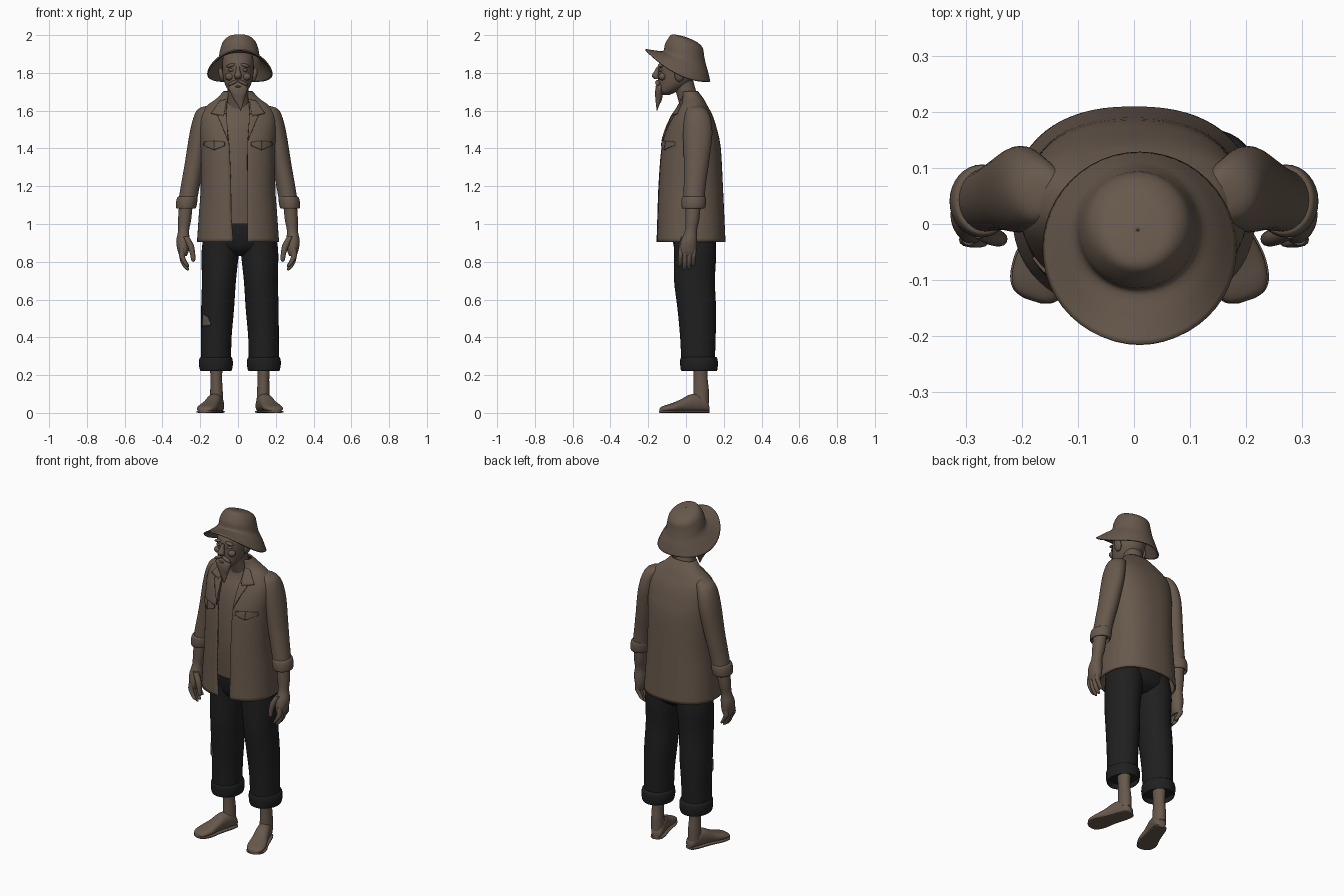
import bpy, bmesh, math
from mathutils import Matrix, Vector


def material(name, rgb):
    m = bpy.data.materials.new(name)
    m.diffuse_color = (*rgb, 1)
    return m


BROWN = material("warm brown", (0.135, 0.098, 0.072))
DARK = material("charcoal cloth", (0.014, 0.014, 0.014))


def finish(name, bm, mat, thick=0.0, matrix=None):
    if matrix:
        bm.transform(matrix)
    bmesh.ops.recalc_face_normals(bm, faces=bm.faces)
    me = bpy.data.meshes.new(name)
    bm.to_mesh(me)
    bm.free()
    me.materials.append(mat)
    me.shade_smooth()
    me.set_sharp_from_angle(angle=math.radians(50))
    ob = bpy.data.objects.new(name, me)
    bpy.context.collection.objects.link(ob)
    if thick:
        mod = ob.modifiers.new("thickness", "SOLIDIFY")
        mod.thickness = thick
        mod.offset = 0
    return ob


def spline(rows, sub):
    """Catmull-Rom through section rows, so the loft passes through each one."""
    rows = [list(r) + [0] * (9 - len(r)) for r in rows]
    out = []
    for i in range(len(rows) - 1):
        a, b, c, d = rows[max(i - 1, 0)], rows[i], rows[i + 1], rows[min(i + 2, len(rows) - 1)]
        for k in range(sub):
            t = k / sub
            out.append([q + 0.5 * t * (r - p + t * (2 * p - 5 * q + 4 * r - s + t * (3 * (q - r) + s - p)))
                        for p, q, r, s in zip(a, b, c, d)])
    return out + [rows[-1]]


def loft(name, mat, rows, n=32, sub=4, p=1.0, thick=0.0, caps=True, matrix=None):
    """row = cx, cy, cz, rx, ry, tilt, side droop, left gap, right gap"""
    is_open = any(len(r) == 9 for r in rows)
    bm = bmesh.new()
    rings = []
    for cx, cy, cz, rx, ry, tilt, droop, gl, gr in spline(rows, sub):
        rx, ry = max(rx, 0.001), max(ry, 0.001)
        a0 = math.asin(min(1, gr / rx) ** (1 / p)) if is_open else 0
        a1 = 2 * math.pi - (math.asin(min(1, gl / rx) ** (1 / p)) if is_open else 0)
        ring = []
        for i in range(n):
            t = a0 + (a1 - a0) * i / (n - 1 if is_open else n)
            s, c = math.sin(t), math.cos(t)
            ring.append(bm.verts.new((cx + rx * math.copysign(abs(s) ** p, s),
                                      cy - ry * math.copysign(abs(c) ** p, c),
                                      cz + tilt * c - droop * s * s)))
        rings.append(ring)
    for a, b in zip(rings, rings[1:]):
        for i in range(n - 1 if is_open else n):
            j = (i + 1) % n
            bm.faces.new((a[i], a[j], b[j], b[i]))
    if caps and not is_open:
        bm.faces.new(rings[0])
        bm.faces.new(rings[-1])
    return finish(name, bm, mat, thick, matrix)


def plate(name, mat, rows, corners, p=1.0, lift=0.006, n=8):
    """Thin patch laid on the front of a loft; corners are (x, z)."""
    dense = sorted(spline(rows, 12), key=lambda r: r[2])
    A, B, C, D = [Vector(c) for c in corners]
    bm = bmesh.new()
    grid = []
    for i in range(n + 1):
        line = []
        for j in range(n + 1):
            u, v = i / n, j / n
            x, z = A.lerp(B, u).lerp(D.lerp(C, u), v)
            r = min(dense, key=lambda q: abs(q[2] - z))
            s = min(0.99, abs(x - r[0]) / r[3]) ** (1 / p)
            line.append(bm.verts.new((x, r[1] - r[4] * (1 - s * s) ** (p / 2) - lift, z)))
        grid.append(line)
    for i in range(n):
        for j in range(n):
            bm.faces.new((grid[i][j], grid[i + 1][j], grid[i + 1][j + 1], grid[i][j + 1]))
    return finish(name, bm, mat, 0.008)


def blob(name, mat, loc, size, roll=0.0):
    bm = bmesh.new()
    bmesh.ops.create_uvsphere(bm, u_segments=20, v_segments=12, radius=1)
    m = Matrix.Translation(loc) @ Matrix.Rotation(roll, 4, 'Y') @ Matrix.Diagonal((*size, 1))
    return finish(name, bm, mat, matrix=m)


def fb(z, front, back, rx, *rest, cx=0):
    """Section row given by its front and back depth."""
    return (cx, (front + back) / 2, z, rx, (back - front) / 2, *rest)


# Hat: drooping brim running up into the crown
loft("hat", BROWN, [
    (.01, -.045, 1.838, .17, .17, .085, .045), (.01, -.025, 1.86, .137, .138, .055, .022),
    (.007, -.008, 1.878, .108, .11, .035, .004), (.007, -.008, 1.92, .098, .1, .03, 0),
    (.007, -.002, 1.957, .085, .087, .026, 0), (.007, -.008, 1.98, .062, .064, .02, 0),
    (.007, -.012, 1.987, .03, .03, .009, 0), (.007, -.012, 1.989, .002, .002, 0, 0)],
    n=48, thick=.008, caps=False)

# Head, neck and beard
loft("head", BROWN, [
    fb(1.682, -.135, -.09, .015), fb(1.70, -.148, -.05, .045), fb(1.74, -.148, .02, .069),
    fb(1.79, -.147, .055, .081), fb(1.85, -.142, .062, .083), fb(1.9, -.1, .06, .073),
    fb(1.93, -.04, .03, .03)])
loft("neck", BROWN, [(0, .045, 1.58, .075, .065), (0, .01, 1.67, .057, .055), (0, -.02, 1.77, .056, .055)])
loft("beard", BROWN, [
    (0, -.137, 1.745, .035, .012), (0, -.14, 1.72, .05, .02), (.003, -.143, 1.69, .041, .021),
    (.006, -.145, 1.655, .026, .016), (.012, -.15, 1.63, .014, .009), (.014, -.153, 1.602, .002, .002)])
loft("nose", BROWN, [(0, -.143, 1.835, .009, .01), (0, -.152, 1.81, .012, .015),
                     (0, -.162, 1.785, .019, .019), (0, -.155, 1.768, .015, .013)], n=16)
blob("lower_lip", BROWN, (0, -.152, 1.727), (.018, .01, .006))
for s, side in ((-1, "left"), (1, "right")):
    blob(side + "_ear", BROWN, (s * .088, -.035, 1.79), (.014, .026, .038), s * .2)
    blob(side + "_eye", BROWN, (s * .034, -.131, 1.815), (.018, .013, .009))
    blob(side + "_brow", BROWN, (s * .036, -.134, 1.84), (.026, .014, .009), s * .25)
    blob(side + "_cheek", BROWN, (s * .045, -.125, 1.78), (.024, .02, .02))
    blob(side + "_moustache", BROWN, (s * .026, -.15, 1.748), (.03, .013, .009), s * .45)

# Open jacket with collar, lapels and pocket flaps
JP = .85
jacket = [
    fb(.905, -.152, .205, .213, 0, 0, .025, .05), fb(1.05, -.148, .198, .203, 0, 0, .035, .05),
    fb(1.2, -.143, .191, .193, 0, 0, .037, .05), fb(1.4, -.128, .18, .195, 0, 0, .045, .05),
    fb(1.5, -.102, .16, .2, 0, 0, .055, .055), fb(1.57, -.07, .138, .195, 0, 0, .06, .06),
    fb(1.62, -.04, .112, .165, 0, 0, .06, .06), fb(1.66, -.02, .09, .112, 0, 0, .055, .055),
    fb(1.70, -.02, .06, .073, 0, 0, .05, .05)]
loft("jacket", BROWN, jacket, n=64, sub=5, p=JP, thick=.009)
for s, side in ((-1, "left"), (1, "right")):
    for part, quad in (
            ("collar_flap", ((.06, 1.66), (.095, 1.65), (.142, 1.585), (.075, 1.57))),
            ("lapel", ((.06, 1.585), (.108, 1.572), (.075, 1.5), (.053, 1.44))),
            ("pocket_flap_inner", ((.07, 1.435), (.125, 1.44), (.125, 1.392), (.07, 1.415))),
            ("pocket_flap_outer", ((.125, 1.44), (.178, 1.435), (.178, 1.415), (.125, 1.392)))):
        plate(side + "_" + part, BROWN, jacket, [(s * x, z) for x, z in quad], JP, .009)

# Undershirt showing in the jacket opening
loft("undershirt", BROWN, [
    fb(1.0, -.1, .14, .165), fb(1.2, -.112, .15, .16), fb(1.4, -.098, .15, .16),
    fb(1.52, -.07, .13, .16), fb(1.59, -.035, .11, .13), fb(1.65, -.02, .07, .07)])

# Trouser seat
loft("trouser_seat", DARK, [
    fb(.83, .0, .1, .06, cx=.01), fb(.87, -.055, .15, .165, cx=.01),
    fb(.95, -.08, .16, .185, cx=.01), fb(1.06, -.085, .14, .16, cx=.01)], p=.9)

for s, side in ((-1, "left"), (1, "right")):
    # Sleeve and rolled cuff
    loft(side + "_sleeve", BROWN, [
        (s * .145, .05, 1.628, .01, .02), (s * .165, .055, 1.61, .045, .05), (s * .187, .06, 1.56, .05, .07),
        (s * .205, .062, 1.47, .053, .077), (s * .23, .055, 1.32, .052, .066),
        (s * .253, .046, 1.2, .05, .058), (s * .27, .041, 1.1, .049, .056)])
    loft(side + "_sleeve_cuff", BROWN, [
        (s * .275, .04, 1.12, .038, .044), (s * .275, .039, 1.085, .047, .055), (s * .275, .04, 1.088, .053, .062),
        (s * .272, .041, 1.115, .056, .065), (s * .268, .042, 1.142, .053, .062), (s * .266, .043, 1.146, .045, .052)])
    # Forearm, palm, fingers and thumb
    loft(side + "_forearm_and_palm", BROWN, [
        (s * .272, .04, 1.15, .036, .042), (s * .282, .034, 1.03, .035, .037), (s * .288, .026, .965, .029, .032),
        (s * .291, .016, .91, .036, .043), (s * .29, .01, .86, .03, .046), (s * .29, .008, .83, .018, .04)])
    for i in range(4):
        y = -.026 + i * .023
        tip = (.772, .754, .757, .775)[i]
        loft(f"{side}_finger_{i + 1}", BROWN, [
            (s * .294, y, .875, .013, .012), (s * .297, y - .002, .835, .015, .0125),
            (s * .287, y - .004, tip + .035, .013, .012), (s * .27, y - .005, tip + .008, .01, .01),
            (s * .264, y - .005, tip, .002, .002)], n=12)
    loft(side + "_thumb", BROWN, [
        (s * .277, -.01, .935, .016, .016), (s * .253, -.022, .89, .018, .016), (s * .241, -.026, .845, .014, .014),
        (s * .237, -.027, .81, .011, .011), (s * .237, -.027, .8, .002, .002)], n=12)

    # Trouser leg and turned-up cuff
    c = lambda x: .01 + s * x
    leg = [(c(.127), .064, .25, .08, .088), (c(.125), .063, .4, .081, .094), (c(.118), .057, .55, .087, .102),
           (c(.111), .045, .7, .09, .108), (c(.104), .048, .85, .099, .112), (c(.095), .042, .95, .095, .11)]
    loft(side + "_trouser_leg", DARK, leg)
    if s < 0:
        plate("knee_patch", BROWN, leg, [(-.184, .522), (-.157, .505), (-.143, .465), (-.187, .458)], lift=.003)
    loft(side + "_trouser_cuff", DARK, [
        (c(.127), .069, .28, .068, .075), (c(.127), .069, .23, .078, .088), (c(.127), .069, .226, .084, .096),
        (c(.127), .069, .26, .09, .1), (c(.127), .068, .29, .086, .097), (c(.127), .068, .297, .076, .086)])

    # Shin, bare foot and thin sole
    loft(side + "_shin", BROWN, [
        (c(.126), .076, .32, .042, .046), (c(.125), .077, .2, .031, .037), (c(.124), .08, .12, .033, .041),
        (c(.123), .08, .05, .035, .042)])
    outline = [(0, .015, .03), (.012, .03, .055), (.05, .038, .09), (.1, .04, .092), (.15, .044, .067),
               (.2, .052, .046), (.24, .048, .034), (.262, .034, .024), (.27, .012, .012)]
    m = (Matrix.Translation((.01, 0, 0)) @ Matrix.Diagonal((s, 1, 1, 1)) @ Matrix.Translation((.108, .12, 0))
         @ Matrix.Rotation(math.radians(18), 4, 'Z') @ Matrix.Rotation(math.pi / 2, 4, 'X'))
    loft(side + "_foot", BROWN, [(0, h / 2 + .006, d, w, h / 2) for d, w, h in outline], p=.85, matrix=m)
    loft(side + "_sole", BROWN, [(0, .006, d, w + .003, .006) for d, w, h in outline], p=.5, matrix=m)
